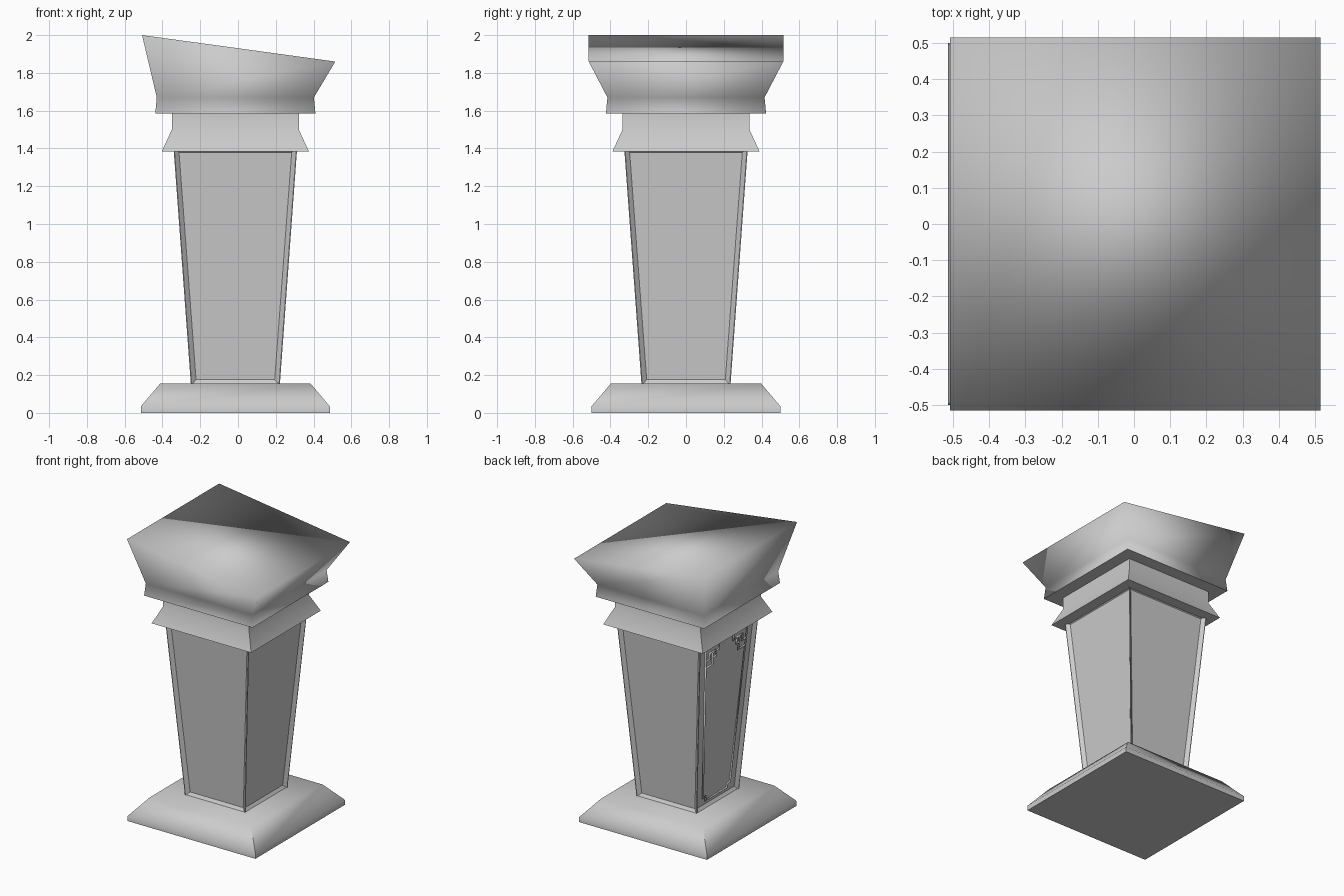
import bpy, bmesh, math

if "Cube" in bpy.data.objects:
    bpy.data.objects.remove(bpy.data.objects["Cube"])

CX = -0.014          # column axis sits slightly left of centre


def half(z):
    """Half width of the tapering shaft at height z."""
    return 0.236 + (z - 0.155) * 0.0732


def square(r, z, ry=None):
    """Rectangular section: x0, x1, half depth, z at left, z at right."""
    return (CX - r, CX + r, ry or r, z, z)


def stack(name, sections, angle=None):
    """Loft rectangular sections into a closed solid."""
    bm = bmesh.new()
    rings = []
    for x0, x1, y, zl, zr in sections:
        pts = [(x0, -y, zl), (x1, -y, zr), (x1, y, zr), (x0, y, zl)]
        rings.append([bm.verts.new(p) for p in pts])
    bottom = bm.faces.new(rings[0][::-1])
    for a, b in zip(rings, rings[1:]):
        for i in range(4):
            j = (i + 1) % 4
            bm.faces.new((a[i], a[j], b[j], b[i]))
    bm.faces.new(rings[-1])
    for f in bm.faces:
        f.smooth = True
    for e in bottom.edges:
        e.smooth = False
    mesh = bpy.data.meshes.new(name)
    bm.to_mesh(mesh)
    bm.free()
    ob = bpy.data.objects.new(name, mesh)
    bpy.context.collection.objects.link(ob)
    if angle:
        bpy.ops.object.select_all(action='DESELECT')
        bpy.context.view_layer.objects.active = ob
        ob.select_set(True)
        bpy.ops.object.shade_smooth_by_angle(angle=math.radians(angle))
    return ob


# Foot plinth with sloped shoulders
stack("base", [square(0.5, 0), square(0.5, 0.035), square(0.398, 0.155)], 65)

# Tapered shaft with a bevelled recess on each side
shaft = stack("shaft", [square(half(0.145), 0.145), square(half(1.405), 1.405)])
bm = bmesh.new()
bm.from_mesh(shaft.data)
sides = [f for f in bm.faces if abs(f.normal.z) < 0.5]
bmesh.ops.inset_individual(bm, faces=sides, thickness=0.006, depth=0)
bmesh.ops.inset_individual(bm, faces=sides, thickness=0.034, depth=-0.02)
for f in bm.faces:
    f.smooth = False
bm.to_mesh(shaft.data)
bm.free()

# Flared collar and neck
stack("collar", [square(0.389, 1.385), square(0.336, 1.5), square(0.336, 1.6)], 25)

# Smooth capital with a slanted top
stack("capital", [
    square(0.424, 1.585),
    square(0.416, 1.67),
    (-0.508, 0.515, 0.515, 2.0, 1.86),
])

# Fretwork on the left (-x) panel
TOP, LOW, GAP = 1.33, 0.2, 0.09
curve = bpy.data.curves.new("fretwork", 'CURVE')
curve.dimensions = '3D'
curve.bevel_depth = 0.009
curve.bevel_resolution = 0
curve.use_fill_caps = True


def bar(points, closed=False):
    """Thin moulding through (side, distance in from frame line, z) points."""
    sp = curve.splines.new('POLY')
    sp.points.add(len(points) - 1)
    for p, (side, a, z) in zip(sp.points, points):
        h = half(z)
        p.co = (CX - h + 0.02, side * (h - GAP - a), z, 1)
    sp.use_cyclic_u = closed


N = 0.03
bar([(-1, 0, TOP), (1, 0, TOP), (1, 0, LOW + N), (1, N, LOW + N), (1, N, LOW),
     (-1, N, LOW), (-1, N, LOW + N), (-1, 0, LOW + N)], True)
# Key pattern in both upper corners
key = [(0, .14), (.08, .14), (.08, .05), (.15, .05), (.15, 0)]
hook = [(0, .09), (.045, .09), (.045, .045), (.11, .045), (.11, .09), (.08, .09)]
for s in (-1, 1):
    for path in (key, hook):
        bar([(s, a, TOP - d) for a, d in path])

fret = bpy.data.objects.new("fretwork", curve)
bpy.context.collection.objects.link(fret)
bpy.ops.object.select_all(action='DESELECT')
bpy.context.view_layer.objects.active = fret
fret.select_set(True)
bpy.ops.object.convert(target='MESH')
